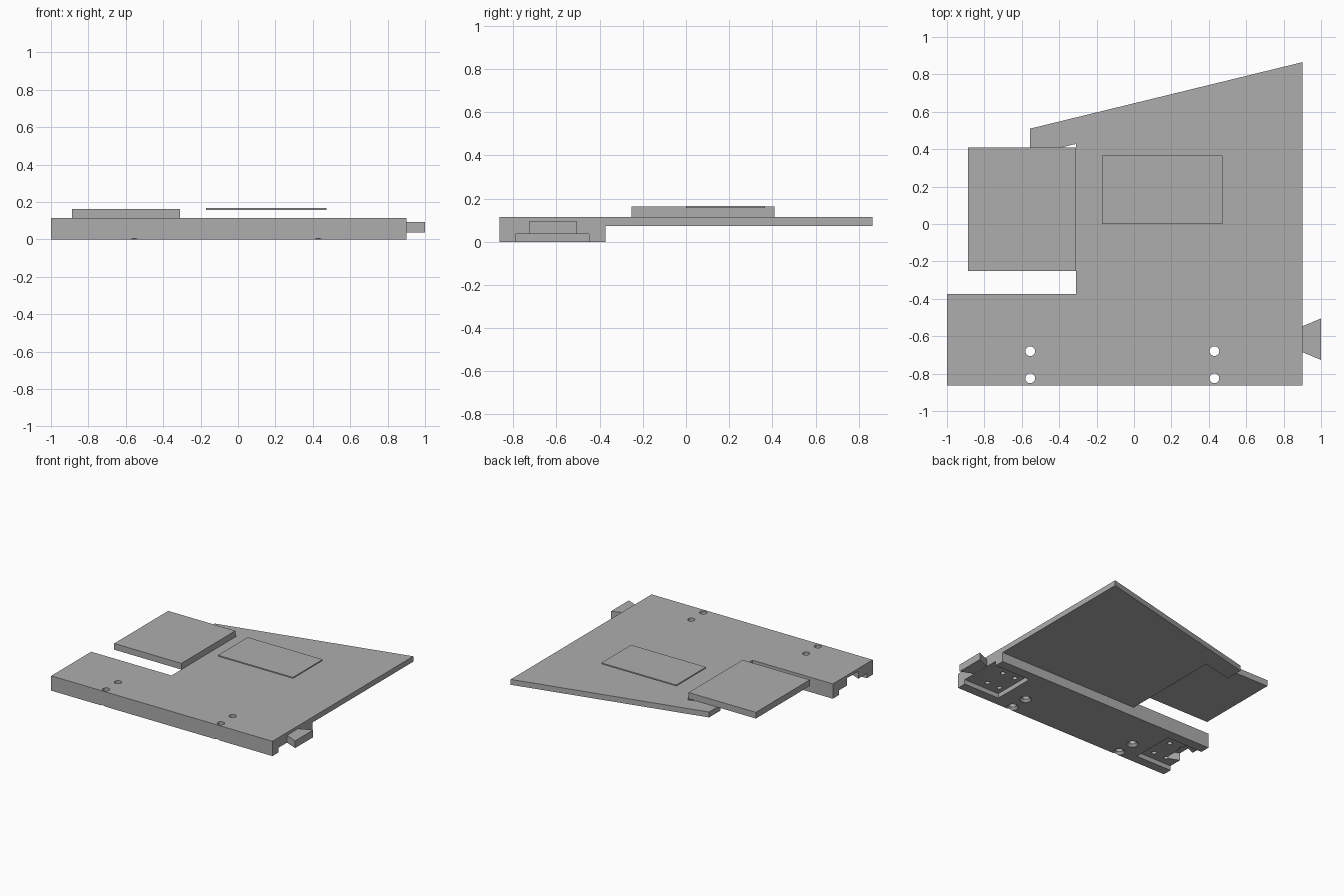
import bpy, bmesh

if "Cube" in bpy.data.objects:
    bpy.data.objects.remove(bpy.data.objects["Cube"])

grey = bpy.data.materials.new("plain_grey")
grey.diffuse_color = (0.42, 0.42, 0.42, 1)
grey.use_nodes = True
grey.node_tree.nodes["Principled BSDF"].inputs["Base Color"].default_value = grey.diffuse_color


def prism(name, pts, z0, z1):
    """Extrude a plan outline from z0 to z1."""
    bm = bmesh.new()
    face = bm.faces.new([bm.verts.new((x, y, z0)) for x, y in pts])
    ext = bmesh.ops.extrude_face_region(bm, geom=[face])
    top = [v for v in ext["geom"] if isinstance(v, bmesh.types.BMVert)]
    bmesh.ops.translate(bm, verts=top, vec=(0, 0, z1 - z0))
    bmesh.ops.recalc_face_normals(bm, faces=bm.faces)
    return finish(name, bm)


def box(name, x0, x1, y0, y1, z0, z1):
    return prism(name, [(x0, y0), (x1, y0), (x1, y1), (x0, y1)], z0, z1)


def cone(name, x, y, z0, z1, r0, r1):
    bm = bmesh.new()
    bmesh.ops.create_cone(bm, cap_ends=True, segments=32, radius1=r0,
                          radius2=r1, depth=z1 - z0)
    bmesh.ops.translate(bm, verts=bm.verts, vec=(x, y, (z0 + z1) / 2))
    return finish(name, bm)


def finish(name, bm):
    me = bpy.data.meshes.new(name)
    bm.to_mesh(me)
    bm.free()
    me.materials.append(grey)
    ob = bpy.data.objects.new(name, me)
    bpy.context.collection.objects.link(ob)
    return ob


def cut(target, cutter):
    """Subtract the cutter, then remove it."""
    mod = target.modifiers.new("cut", 'BOOLEAN')
    mod.operation = 'DIFFERENCE'
    mod.solver = 'EXACT'
    mod.object = cutter
    bpy.context.view_layer.objects.active = target
    bpy.ops.object.modifier_apply(modifier=mod.name)
    bpy.data.objects.remove(cutter, do_unlink=True)


# Main plate with the thick front rail
plate = prism("main_plate", [
    (-1, -0.863), (0.9, -0.863), (0.9, 0.865), (-0.555, 0.51),
    (-0.555, 0.368), (-0.31, 0.428), (-0.31, -0.373), (-1, -0.373)], 0, 0.115)
cut(plate, box("cutter", -1.5, 1.5, -0.373, 1.5, -0.5, 0.073))

# Shallow recesses under both rail ends, with four blind screw holes each
for x0, x1, holes in ((0.59, 1.2, (0.64, 0.75)), (-1.2, -0.69, (-0.90, -0.79))):
    cut(plate, box("cutter", x0, x1, -0.79, -0.45, -0.1, 0.036))
    for x in holes:
        for y in (-0.72, -0.55):
            cut(plate, cone("cutter", x, y, 0.01, 0.08, 0.018, 0.018))

# Dovetail socket in the left end
cut(plate, prism("cutter", [(-1.02, -0.677), (-0.9, -0.727),
                            (-0.9, -0.505), (-1.02, -0.555)], -0.1, 0.093))

# Countersunk through holes
for x in (-0.555, 0.43):
    for y in (-0.68, -0.825):
        cut(plate, cone("cutter", x, y, -0.1, 0.3, 0.026, 0.026))
        cut(plate, cone("cutter", x, y, -0.01, 0.02, 0.053, 0.023))

# Dovetail tab on the right end
prism("dovetail_tab", [(0.9, -0.685), (1, -0.727), (1, -0.505), (0.9, -0.547)],
      0.037, 0.093)

# Raised side pad and thin floating panel
box("side_pad", -0.887, -0.31, -0.252, 0.41, 0.115, 0.163)
box("thin_panel", -0.172, 0.472, 0, 0.365, 0.157, 0.167)
